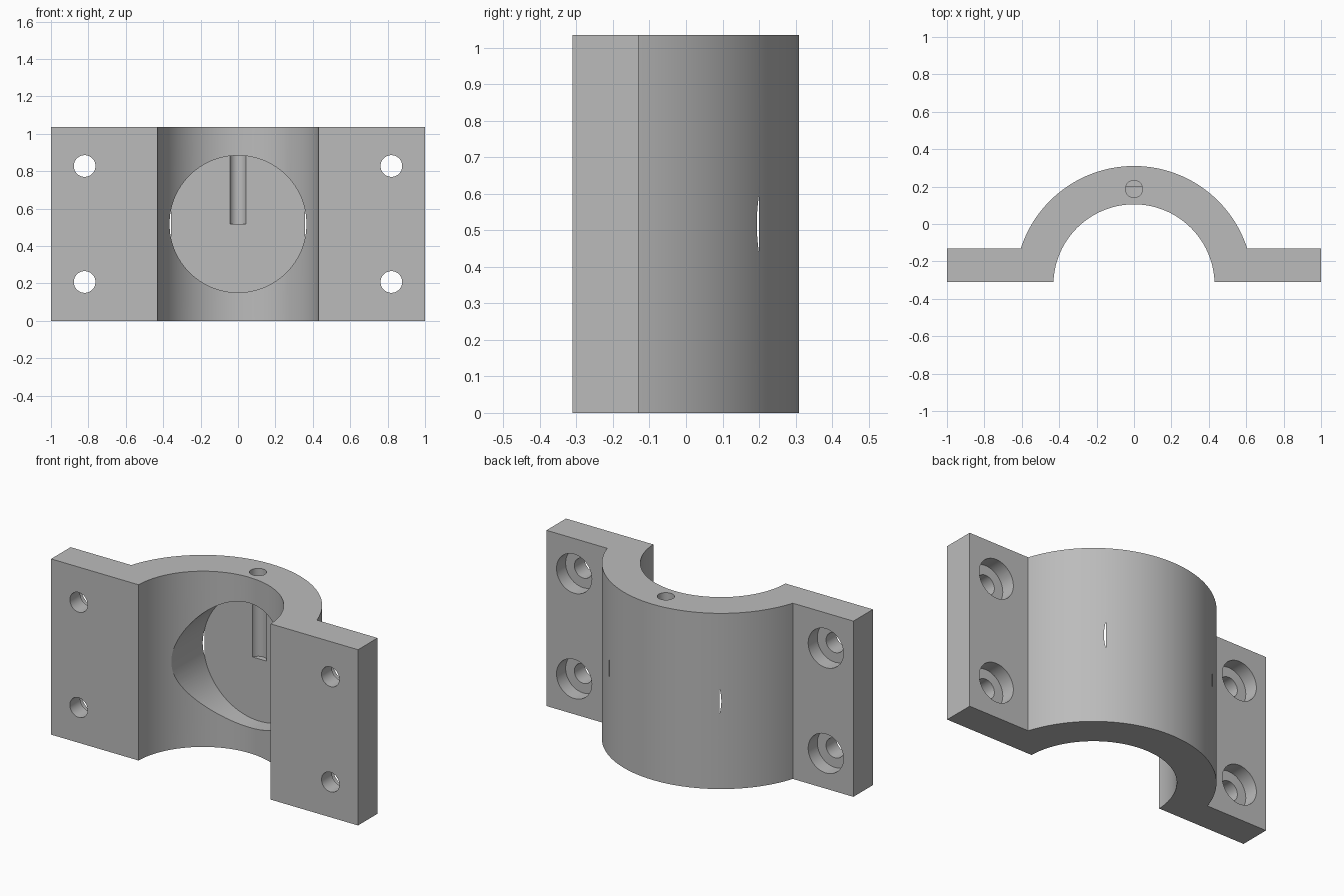
import bpy, bmesh, math
from mathutils import Matrix

if "Cube" in bpy.data.objects:
    bpy.data.objects.remove(bpy.data.objects["Cube"], do_unlink=True)

HEIGHT = 1.035
FRONT, STEP = -0.311, -0.13      # front face and back face of the flanges
CENTRE = -0.326                  # axis of both arcs
R_IN, R_OUT = 0.431, 0.636
MID = HEIGHT / 2

grey = bpy.data.materials.new("plain grey")
grey.use_nodes = True
colour = (0.5, 0.5, 0.5, 1)
grey.diffuse_color = colour
grey.node_tree.nodes["Principled BSDF"].inputs["Base Color"].default_value = colour


def add_object(name, bm):
    bmesh.ops.recalc_face_normals(bm, faces=bm.faces)
    mesh = bpy.data.meshes.new(name)
    bm.to_mesh(mesh)
    bm.free()
    mesh.materials.append(grey)
    ob = bpy.data.objects.new(name, mesh)
    bpy.context.collection.objects.link(ob)
    return ob


def arc(radius, y_end, steps):
    """Points from the right end to the left end of an arc that ends at y_end."""
    start = math.asin((y_end - CENTRE) / radius)
    for i in range(steps + 1):
        a = start + (math.pi - 2 * start) * i / steps
        yield radius * math.cos(a), CENTRE + radius * math.sin(a)


# Half clamp with two flanges, extruded from its plan
profile = [(1, FRONT), (1, STEP), *arc(R_OUT, STEP, 96), (-1, STEP), (-1, FRONT)]
profile += reversed(list(arc(R_IN, FRONT, 96)))
bm = bmesh.new()
face = bm.faces.new([bm.verts.new((x, y, 0)) for x, y in profile])
top = bmesh.ops.extrude_face_region(bm, geom=[face])["geom"]
bmesh.ops.translate(bm, vec=(0, 0, HEIGHT),
                    verts=[g for g in top if isinstance(g, bmesh.types.BMVert)])
clamp = add_object("half_clamp", bm)


def drill(name, radius, start, end, axis, segments=48):
    """Cut a round hole between two points along the Y or Z axis."""
    bm = bmesh.new()
    length = sum(abs(b - a) for a, b in zip(start, end))
    middle = [(a + b) / 2 for a, b in zip(start, end)]
    turn = Matrix.Rotation(math.pi / 2, 4, "X") if axis == "Y" else Matrix()
    bmesh.ops.create_cone(bm, cap_ends=True, segments=segments, radius1=radius,
                          radius2=radius, depth=length,
                          matrix=Matrix.Translation(middle) @ turn)
    cutter = add_object(name, bm)
    cutter.hide_render = True
    mod = clamp.modifiers.new(name, "BOOLEAN")
    mod.operation, mod.solver, mod.object = "DIFFERENCE", "EXACT", cutter
    bpy.context.view_layer.objects.active = clamp
    bpy.ops.object.modifier_apply(modifier=name)
    bpy.data.objects.remove(cutter, do_unlink=True)


# Round pocket from the front and pin hole from the top
drill("pocket", 0.366, (0, -0.6, MID), (0, 0.2, MID), "Y", 128)
drill("pin_hole", 0.046, (0, 0.187, MID), (0, 0.187, HEIGHT + 0.1), "Z")

# Counterbored screw holes
for x in (-0.82, 0.82):
    for z in (MID - 0.31, MID + 0.31):
        drill("screw_hole", 0.058, (x, -0.5, z), (x, 0, z), "Y")
        drill("counterbore", 0.115, (x, STEP - 0.085, z), (x, 0, z), "Y")

bpy.ops.object.select_all(action="DESELECT")
clamp.select_set(True)
bpy.context.view_layer.objects.active = clamp
bpy.ops.object.shade_smooth_by_angle(angle=math.radians(30))
